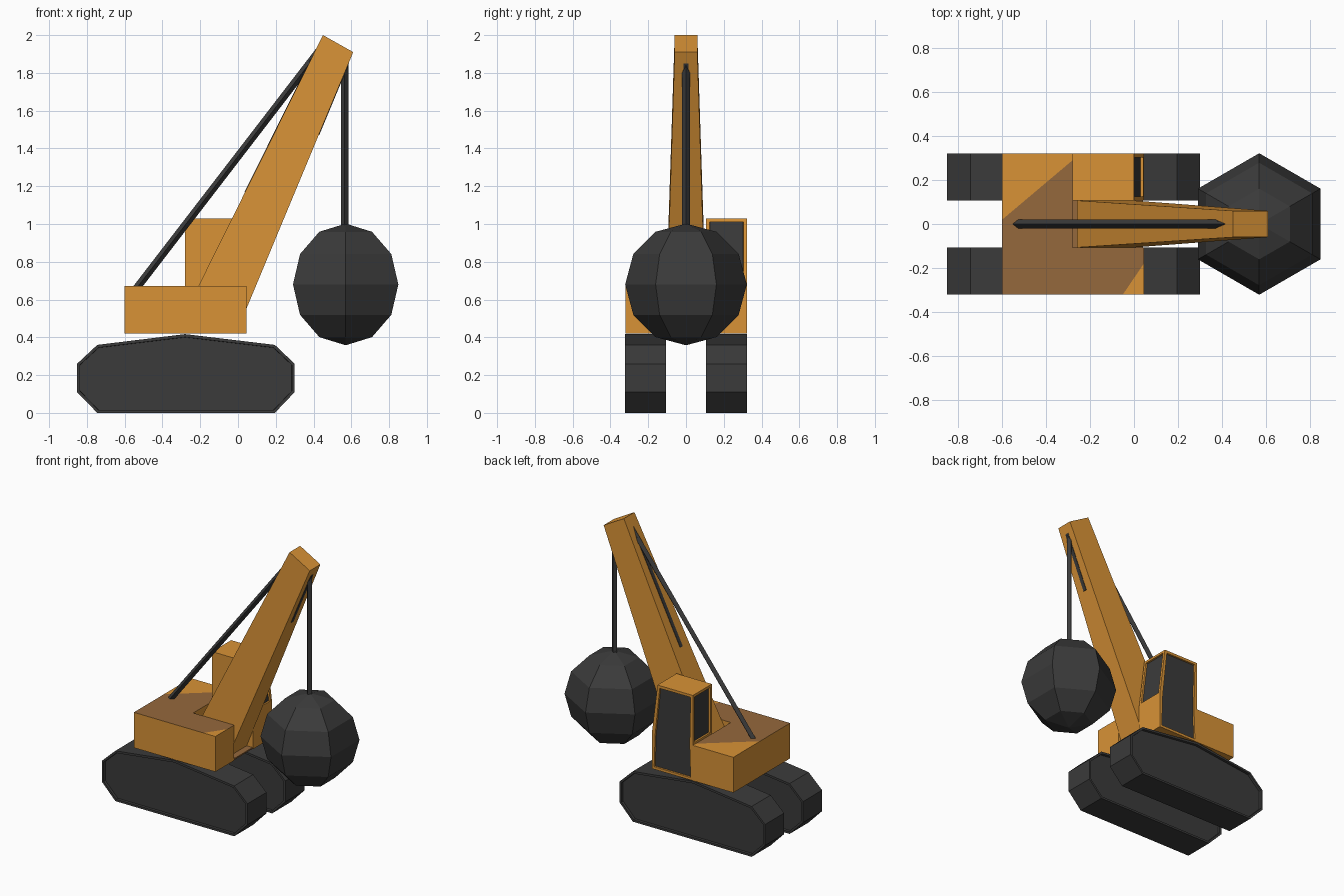
import bpy, bmesh, math
from mathutils import Vector

if "Cube" in bpy.data.objects:
    bpy.data.objects.remove(bpy.data.objects["Cube"])


def material(name, color):
    m = bpy.data.materials.new(name)
    m.diffuse_color = (*color, 1)
    m.use_nodes = True
    m.node_tree.nodes["Principled BSDF"].inputs["Base Color"].default_value = m.diffuse_color
    return m


ORANGE = material("orange_paint", (0.69, 0.29, 0.037))
BROWN = material("brown_deck", (0.30, 0.138, 0.045))
DARK = material("dark_grey", (0.043, 0.043, 0.043))


def finish(bm, name, *mats):
    bmesh.ops.recalc_face_normals(bm, faces=bm.faces[:])
    me = bpy.data.meshes.new(name)
    bm.to_mesh(me)
    bm.free()
    for m in mats:
        me.materials.append(m)
    ob = bpy.data.objects.new(name, me)
    bpy.context.collection.objects.link(ob)
    return ob


def extrude(ring, vec):
    """Solid made by pushing a flat ring of 3D points along vec."""
    bm = bmesh.new()
    face = bm.faces.new([bm.verts.new(p) for p in ring])
    geo = bmesh.ops.extrude_face_region(bm, geom=[face], use_keep_orig=True)["geom"]
    bmesh.ops.translate(bm, vec=vec, verts=[v for v in geo if isinstance(v, bmesh.types.BMVert)])
    bmesh.ops.recalc_face_normals(bm, faces=bm.faces[:])
    bm.normal_update()
    return bm


def side_profile(pts, y0, y1):
    return extrude([(x, y0, z) for x, z in pts], (0, y1 - y0, 0))


def recess(bm, faces, rim, depth):
    """Flat rim around each face, with the middle sunk in."""
    bmesh.ops.inset_individual(bm, faces=faces, thickness=rim, depth=0)
    bmesh.ops.inset_individual(bm, faces=faces, thickness=0.001, depth=-depth)


# Crawler tracks with a shallow recessed side panel
TRACK = [(-0.852, 0.11), (-0.745, 0), (0.195, 0), (0.3, 0.11), (0.3, 0.26),
         (0.195, 0.36), (-0.28, 0.417), (-0.745, 0.36), (-0.852, 0.26)]
for name, y0, y1 in (("right_track", -0.322, -0.107), ("left_track", 0.107, 0.322)):
    bm = side_profile(TRACK, y0, y1)
    recess(bm, [f for f in bm.faces if abs(f.normal.y) > 0.9], 0.016, 0.018)
    finish(bm, name, DARK)

# L-shaped body, open at the front for the boom and cab; two-tone deck
PLAN = [(-0.6, -0.32), (0.045, -0.32), (0.045, -0.107), (-0.28, -0.107), (-0.28, 0.322), (-0.6, 0.322)]
bm = extrude([(x, y, 0.42) for x, y in PLAN], (0, 0, 0.253))
SPLITS = [(Vector((-0.6, 0.02, 0)), Vector((-0.27, 0.32, 0))),
          (Vector((-0.05, -0.32, 0)), Vector((0.14, -0.095, 0)))]
for co, no in SPLITS:
    bmesh.ops.bisect_plane(bm, geom=bm.verts[:] + bm.edges[:] + bm.faces[:], plane_co=co, plane_no=no)
bm.normal_update()
for f in bm.faces:
    c = f.calc_center_median()
    if f.normal.z > 0.9 and all((c - co).dot(no) < 0 for co, no in SPLITS):
        f.material_index = 1
finish(bm, "body", ORANGE, BROWN)

# Floor of the boom well
finish(side_profile([(-0.28, 0.42), (0.04, 0.42), (0.04, 0.43), (-0.28, 0.43)], -0.107, 0.107),
       "boom_well_floor", BROWN)

# Cab with recessed windows on the front, back and outer side
CAB = [(-0.28, 0.42), (0.045, 0.42), (0.045, 0.67), (0, 1.03), (-0.28, 1.03), (-0.28, 0.67)]
bm = side_profile(CAB, 0.107, 0.322)
panes = [f for f in bm.faces if f.normal.y > 0.9
         or (abs(f.normal.x) > 0.9 and f.calc_center_median().z > 0.7)]
recess(bm, panes, 0.026, 0.012)
for f in panes:
    f.material_index = 1
finish(bm, "cab", ORANGE, DARK)

# Boom, tapering towards its tip
bm = side_profile([(-0.26, 0.57), (-0.006, 0.43), (0.61, 1.91), (0.45, 2.0)], -0.107, 0.107)
for v in bm.verts:
    if v.co.z > 1:
        v.co.y *= 0.06 / 0.107
finish(bm, "boom", ORANGE)


# Dark cable slots along the back and underside of the boom
def back_x(z):
    return 0.45 - (2.0 - z) * 0.71 / 1.43


def under_x(z):
    return 0.61 - (1.91 - z) * 0.616 / 1.48


for name, edge, out, low, high in (("back_slot", back_x, -0.003, 1.17, 1.87),
                                   ("underside_slot", under_x, 0.003, 1.47, 1.85)):
    a, b = edge(low), edge(high)
    finish(side_profile([(a, low), (a + out, low), (b + out, high), (b, high)], -0.014, 0.014), name, DARK)


# Four-sided cables with a ridge facing up or forward
def cable(name, start, end, r):
    start, end = Vector(start), Vector(end)
    d = (end - start).normalized()
    side = Vector((0, 1, 0))
    up = d.cross(side)
    ring = [start + r * (math.cos(t) * up + math.sin(t) * side)
            for t in (i * math.pi / 2 for i in range(4))]
    finish(extrude(ring, end - start), name, DARK)


cable("stay_cable", (-0.545, 0, 0.65), (0.435, 0, 1.924), 0.02)
cable("hoist_cable", (0.565, 0, 0.96), (0.565, 0, 1.87), 0.02)

# Wrecking ball: six-sided low-poly sphere
bm = bmesh.new()
R, C = 0.322, Vector((0.57, 0, 0.68))
arc = [bm.verts.new(C + Vector((0, -R * math.sin(t), R * math.cos(t))))
       for t in (i * math.pi / 6 for i in range(7))]
edges = [bm.edges.new(p) for p in zip(arc, arc[1:])]
bmesh.ops.spin(bm, geom=arc + edges, cent=C, axis=(0, 0, 1), angle=2 * math.pi, steps=6)
bmesh.ops.remove_doubles(bm, verts=bm.verts[:], dist=1e-4)
finish(bm, "wrecking_ball", DARK)
